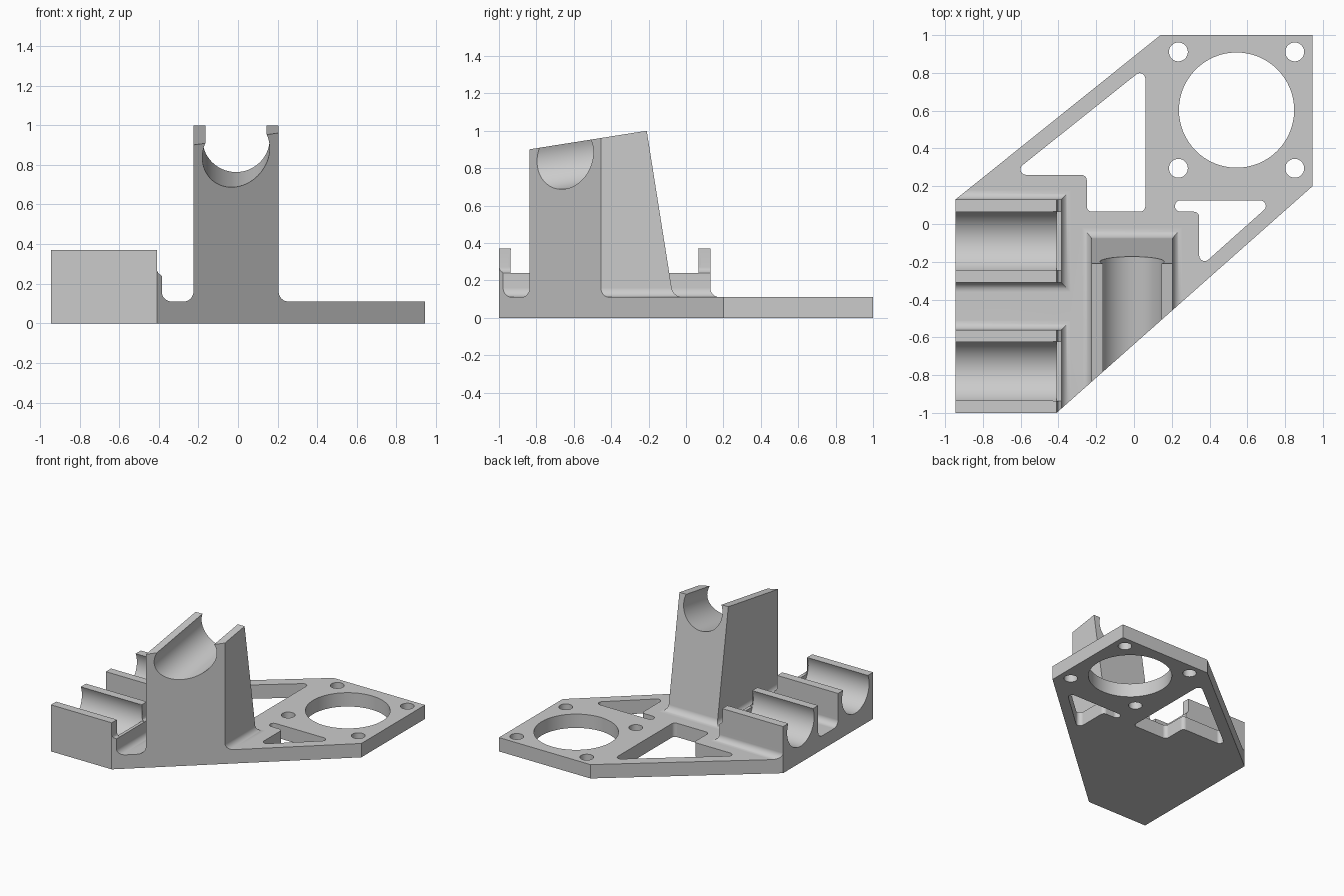
import bpy, bmesh, math
from mathutils import Vector, Matrix

if "Cube" in bpy.data.objects:
    bpy.data.objects.remove(bpy.data.objects["Cube"])

PLATE_H, FILLET, BORE_R = 0.11, 0.05, 0.17
TILT = math.tan(math.radians(9))


def make(name, bm):
    bmesh.ops.recalc_face_normals(bm, faces=bm.faces)
    mesh = bpy.data.meshes.new(name)
    bm.to_mesh(mesh)
    bm.free()
    obj = bpy.data.objects.new(name, mesh)
    bpy.context.collection.objects.link(obj)
    return obj


def loft(name, rings):
    """Skin a stack of closed rings and cap both ends."""
    bm = bmesh.new()
    loops = [[bm.verts.new(p) for p in ring] for ring in rings]
    n = len(loops[0])
    for a, b in zip(loops, loops[1:]):
        for i in range(n):
            j = (i + 1) % n
            bm.faces.new((a[i], a[j], b[j], b[i]))
    bm.faces.new(loops[0])
    bm.faces.new(loops[-1])
    return make(name, bm)


def prism(name, outline, z0, z1):
    return loft(name, [[(x, y, z) for x, y in outline] for z in (z0, z1)])


def box(name, x0, x1, y0, y1, z0, z1):
    return prism(name, [(x0, y0), (x1, y0), (x1, y1), (x0, y1)], z0, z1)


def cylinder(name, centre, radius, length, turn=Matrix(), segments=64):
    bm = bmesh.new()
    bmesh.ops.create_cone(bm, cap_ends=True, segments=segments, radius1=radius,
                          radius2=radius, depth=length,
                          matrix=Matrix.Translation(centre) @ turn)
    return make(name, bm)


def rounded(corners, r=0.029, steps=6):
    """Replace each corner of a polygon by a tangent arc."""
    pts = [Vector((x, y, 0)) for x, y in corners]
    out = []
    for i, p in enumerate(pts):
        u = (pts[i - 1] - p).normalized()
        v = (pts[(i + 1) % len(pts)] - p).normalized()
        half = u.angle(v) / 2
        c = p + (u + v).normalized() * r / math.sin(half)
        t = r / math.tan(half)
        a, b = (p + u * t - c).normalized(), (p + v * t - c).normalized()
        out += [(c + a.slerp(b, k / steps) * r)[:2] for k in range(steps + 1)]
    return out


def combine(target, tool, operation):
    tool.hide_render = True
    mod = target.modifiers.new(operation, 'BOOLEAN')
    mod.operation, mod.object, mod.solver = operation, tool, 'EXACT'
    bpy.context.view_layer.objects.active = target
    bpy.ops.object.modifier_apply(modifier=mod.name)
    bpy.data.objects.remove(tool)


def skirt(steps=8):
    """Offset and height pairs of the concave foot fillet."""
    yield FILLET, PLATE_H / 2
    for k in range(steps + 1):
        a = math.pi / 2 * k / steps
        yield FILLET * (1 - math.sin(a)), PLATE_H + FILLET * (1 - math.cos(a))


def rect(x0, x1, y0, y1, o, z):
    return [(x0 - o, y0 - o, z), (x1 + o, y0 - o, z),
            (x1 + o, y1 + o, z), (x0 - o, y1 + o, z)]


# Oversized slab, trimmed to the outline later
body = box("bracket_body", -1.2, 1.2, -1.3, 1.2, 0, PLATE_H)

# Two horizontal rod clamps with filleted feet
CLAMPS = (-0.09, -0.78)
for cy in CLAMPS:
    rings = [rect(-1.1, -0.385, cy - 0.22, cy + 0.22, o, z) for o, z in skirt()]
    rings.append(rect(-1.1, -0.385, cy - 0.22, cy + 0.22, 0, 0.37))
    combine(body, loft("clamp", rings), 'UNION')


# Leaning tower for the tilted rod
def back(z):
    return -0.21 + (1 - z) * TILT


rings = [rect(-0.225, 0.205, -1.4, back(z), o, z) for o, z in skirt()]
rings.append([(x, y, 1 + TILT * (y + 0.21))
              for x, y, _ in rect(-0.225, 0.205, -1.4, -0.21, 0, 0)])
combine(body, loft("tower", rings), 'UNION')

# Trim everything to the plate outline
outline = [(-0.945, -1), (-0.41, -1), (0.945, 0.2),
           (0.945, 1), (0.14, 1), (-0.945, 0.13)]
combine(body, prism("outline", outline, -0.5, 1.5), 'INTERSECT')

# Clamp bores, with a low stop left at the inner end
along_x = Matrix.Rotation(math.pi / 2, 4, 'Y')
step = [(-0.41, 0.6), (-0.41, 0.27), (-0.402, 0.252), (-0.385, 0.24),
        (-0.3, 0.24), (-0.3, 0.6)]
for cy in CLAMPS:
    combine(body, cylinder("bore", (-0.91, cy, 0.30), BORE_R, 1, along_x), 'DIFFERENCE')
    notch = loft("notch", [[(x, cy + s, z) for x, z in step] for s in (-0.24, 0.24)])
    combine(body, notch, 'DIFFERENCE')
    combine(body, box("gap", -0.43, -0.3, cy - 0.157, cy + 0.157, 0.24, 0.6), 'DIFFERENCE')

# Tilted bore through the tower
lean = Matrix.Rotation(math.radians(9) - math.pi / 2, 4, 'X')
combine(body, cylinder("tower_bore", (-0.01, -0.21, 0.93), BORE_R, 3, lean), 'DIFFERENCE')

# Motor opening and its four screw holes
combine(body, cylinder("motor_hole", (0.543, 0.603, 0), 0.305, 1), 'DIFFERENCE')
for sx in (-1, 1):
    for sy in (-1, 1):
        centre = (0.543 + sx * 0.308, 0.603 + sy * 0.308, 0)
        combine(body, cylinder("screw_hole", centre, 0.05, 1, segments=32), 'DIFFERENCE')

# Weight-saving windows
windows = [
    [(0.06, 0.83), (0.06, 0.065), (-0.25, 0.065), (-0.25, 0.26), (-0.655, 0.26)],
    [(0.217, 0.125), (0.217, 0.065), (0.345, 0.065), (0.345, -0.232), (0.745, 0.125)],
]
for w in windows:
    combine(body, prism("window", rounded(w), -0.5, 0.5), 'DIFFERENCE')

# Material and shading
grey = bpy.data.materials.new("plain_grey")
grey.use_nodes = True
grey.diffuse_color = (0.6, 0.6, 0.6, 1)
grey.node_tree.nodes["Principled BSDF"].inputs["Base Color"].default_value = (0.6, 0.6, 0.6, 1)
body.data.materials.clear()
body.data.materials.append(grey)
for face in body.data.polygons:
    face.material_index = 0

bpy.ops.object.select_all(action='DESELECT')
body.select_set(True)
bpy.context.view_layer.objects.active = body
bpy.ops.object.shade_smooth_by_angle(angle=math.radians(25))
weighted = body.modifiers.new("weighted_normals", 'WEIGHTED_NORMAL')
weighted.keep_sharp = True
